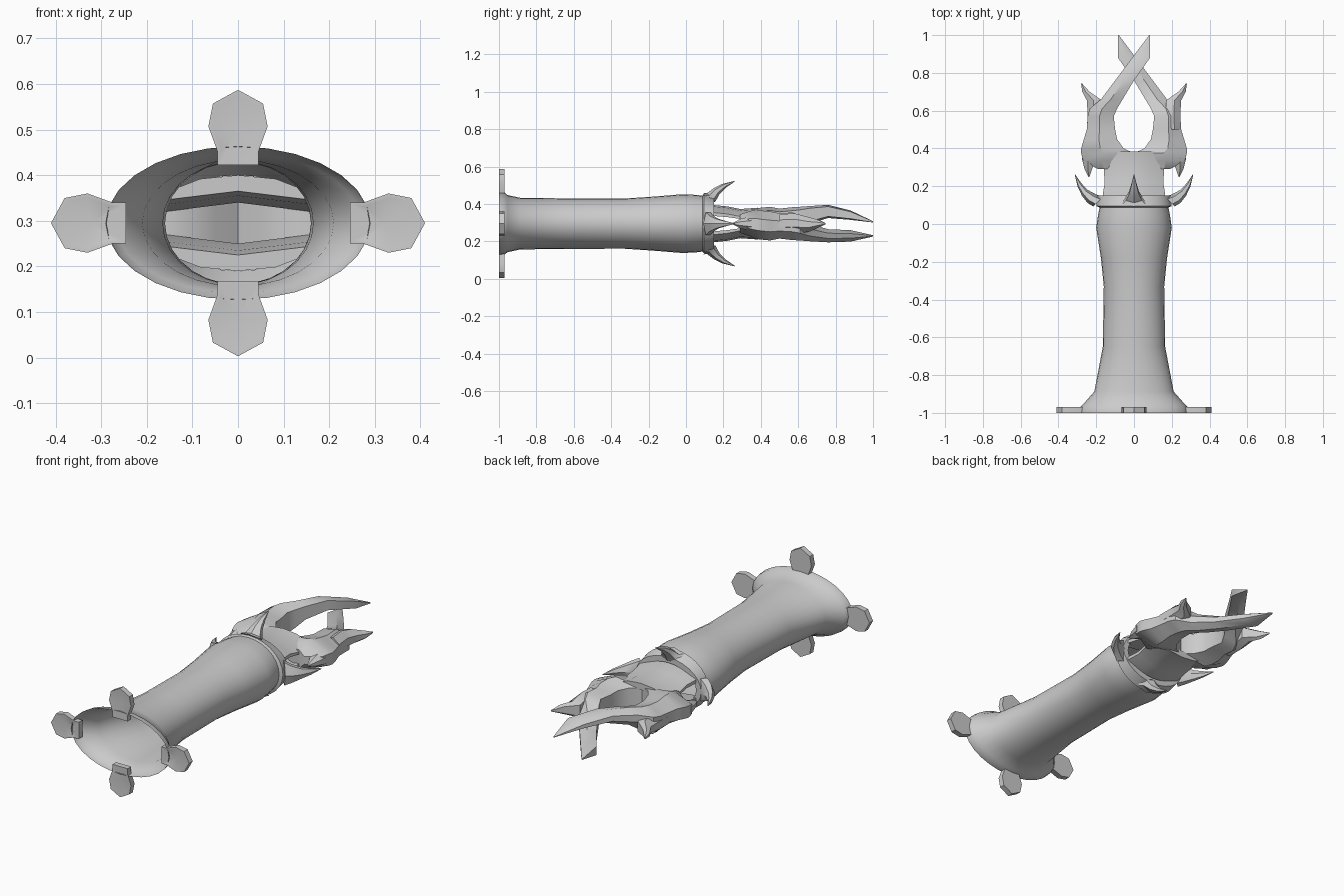
import bpy, bmesh, math
from mathutils import Vector

if "Cube" in bpy.data.objects:
    bpy.data.objects.remove(bpy.data.objects["Cube"])

CZ = 0.295  # height of the long axis


def finish(name, bm, angle=35):
    bmesh.ops.recalc_face_normals(bm, faces=bm.faces[:])
    me = bpy.data.meshes.new(name)
    bm.to_mesh(me)
    bm.free()
    ob = bpy.data.objects.new(name, me)
    bpy.context.collection.objects.link(ob)
    bpy.ops.object.select_all(action='DESELECT')
    ob.select_set(True)
    bpy.context.view_layer.objects.active = ob
    bpy.ops.object.shade_smooth_by_angle(angle=math.radians(angle))
    return ob


def loft(name, rings, caps=True, closed=False, angle=35):
    """Skin a list of equal-length point rings."""
    bm = bmesh.new()
    vs = [[bm.verts.new(p) for p in r] for r in rings]
    pairs = list(zip(vs, vs[1:])) + ([(vs[-1], vs[0])] if closed else [])
    n = len(vs[0])
    for a, b in pairs:
        for i in range(n):
            j = (i + 1) % n
            bm.faces.new((a[i], a[j], b[j], b[i]))
    if caps and not closed:
        bm.faces.new(vs[0])
        bm.faces.new(vs[-1])
    return finish(name, bm, angle)


def ellipse(y, rx, rz, n=28):
    return [(rx * math.cos(2 * math.pi * i / n), y,
             CZ + rz * math.sin(2 * math.pi * i / n)) for i in range(n)]


# Flared tubular sleeve
sleeve = [(-1, .29, .168), (-.97, .285, .166), (-.955, .27, .153), (-.887, .21, .138),
          (-.65, .165, .135), (-.33, .16, .134), (-.18, .175, .144),
          (-.02, .2, .157), (.05, .19, .154), (.1, .18, .148)]
loft("sleeve", [ellipse(*s) for s in sleeve], caps=False, angle=50)

# Four mounting lugs with dished faces around the flare
half = [(-.03, .055), (-.08, .065), (-.135, .045), (-.165, .045)]
outline = [(0, 0)] + half + [(r, -w) for r, w in reversed(half)]
for k in range(4):
    a = k * math.pi / 2
    tip = .41 if k % 2 == 0 else .292
    ca, sa = math.cos(a), math.sin(a)
    bm = bmesh.new()
    pts = [((tip + r) * ca - w * sa, -1, CZ + (tip + r) * sa + w * ca) for r, w in outline]
    f = bm.faces.new([bm.verts.new(p) for p in pts])
    ext = bmesh.ops.extrude_face_region(bm, geom=[f])
    back = [v for v in ext["geom"] if isinstance(v, bmesh.types.BMVert)]
    bmesh.ops.translate(bm, verts=back, vec=(0, .03, 0))
    front = [q for q in bm.faces if all(abs(v.co.y + 1) < 1e-4 for v in q.verts)]
    bm.normal_update()
    bmesh.ops.inset_region(bm, faces=front, thickness=.009)
    res = bmesh.ops.poke(bm, faces=front)
    for v in res["verts"]:
        v.co.y += .015
    finish("mounting_lug", bm)

# Collar ring at the end of the sleeve
loft("collar", [ellipse(.085, .175, .145), ellipse(.095, .2, .158), ellipse(.15, .195, .135),
                ellipse(.15, .165, .105), ellipse(.1, .165, .135)], closed=True, caps=False)

# Four outward curving thorns on the collar: (radial, y, half width, half depth)
for k in range(4):
    a = k * math.pi / 2
    ca, sa = math.cos(a), math.sin(a)
    off = 0 if k % 2 == 0 else -.085
    rings = []
    for r, y, w, d in [(.19, .118, .07, .036), (.225, .135, .05, .032), (.26, .165, .03, .022),
                       (.288, .205, .017, .014), (.312, .26, .002, .002)]:
        r += off * (1 if r > .2 else .6)
        ring = []
        for i in range(6):
            t = 2 * math.pi * i / 6
            u, v = w * math.sin(t), d * math.cos(t)
            rr, yy = r + v * .7, y - v * .7
            ring.append((rr * ca - u * sa, yy, CZ + rr * sa + u * ca))
        rings.append(ring)
    loft("collar_thorn", rings)

# Upper and lower palm plates, leaving open windows at the sides
for s in (1, -1):
    rings = []
    for y, w, z0, z1 in [(.1, .165, .07, .105), (.16, .165, .06, .098), (.22, .155, .055, .092),
                         (.29, .16, .045, .078), (.385, .16, .05, .085)]:
        prof = [(-w, z0 - .02), (-w, z1 - .04), (-w * .5, z1 - .008), (0, z1), (w * .5, z1 - .008),
                (w, z1 - .04), (w, z0 - .02), (0, z0)]
        rings.append([(x, y, CZ + s * z) for x, z in prof])
    loft("palm_plate", rings)


def section(side, flip, y, xi, xo, lo, hi):
    """Faceted claw section, thick in the middle and thin at the outer edge."""
    c, h, m = (lo + hi) / 2, (hi - lo) / 2, xi * .45 + xo * .55
    p = [(xi, c - .75 * h), (xi, c + .75 * h), (m, hi), (xo, c + .4 * h), (xo, c - .4 * h), (m, lo)]
    return [(side * x, y, CZ + flip * z) for x, z in p]


# Two pincer arms that cross at the tips, one over the other
for side, flip, end in [(1, 1, [(.88, -.085, .01, -.096, -.035), (1, -.086, -.08, -.069, -.062)]),
                        (-1, -1, [(.88, -.085, .01, -.07, -.02), (1, -.086, -.08, -.013, -.006)])]:
    arm = [(.29, .12, .19, -.05, .05), (.335, .05, .27, -.065, .065), (.375, 0, .28, -.082, .075),
           (.4, .055, .28, -.085, .07), (.45, .09, .265, -.09, .065), (.5, .1, .25, -.08, .055),
           (.57, .107, .245, -.088, .06), (.61, .09, .235, -.09, .04), (.66, .06, .175, -.094, .0),
           (.76, 0, .1, -.1, -.03)] + end
    loft("pincer_arm", [section(side, flip, *s) for s in arm])

    # Short horn at the outer shoulder
    horn = [(.5, .17, .25, -.05, .05), (.58, .17, .245, -.05, .055), (.655, .17, .25, -.045, .035),
            (.7, .235, .274, -.025, .022), (.745, .276, .28, -.004, .004)]
    loft("shoulder_horn", [section(side, flip, *s) for s in horn])

    # Small spur pointing back toward the collar
    spur = [(.25, .236, .242, -.004, .004), (.29, .222, .262, -.025, .025), (.35, .2, .277, -.04, .04)]
    loft("rear_spur", [section(side, flip, *s) for s in spur])
